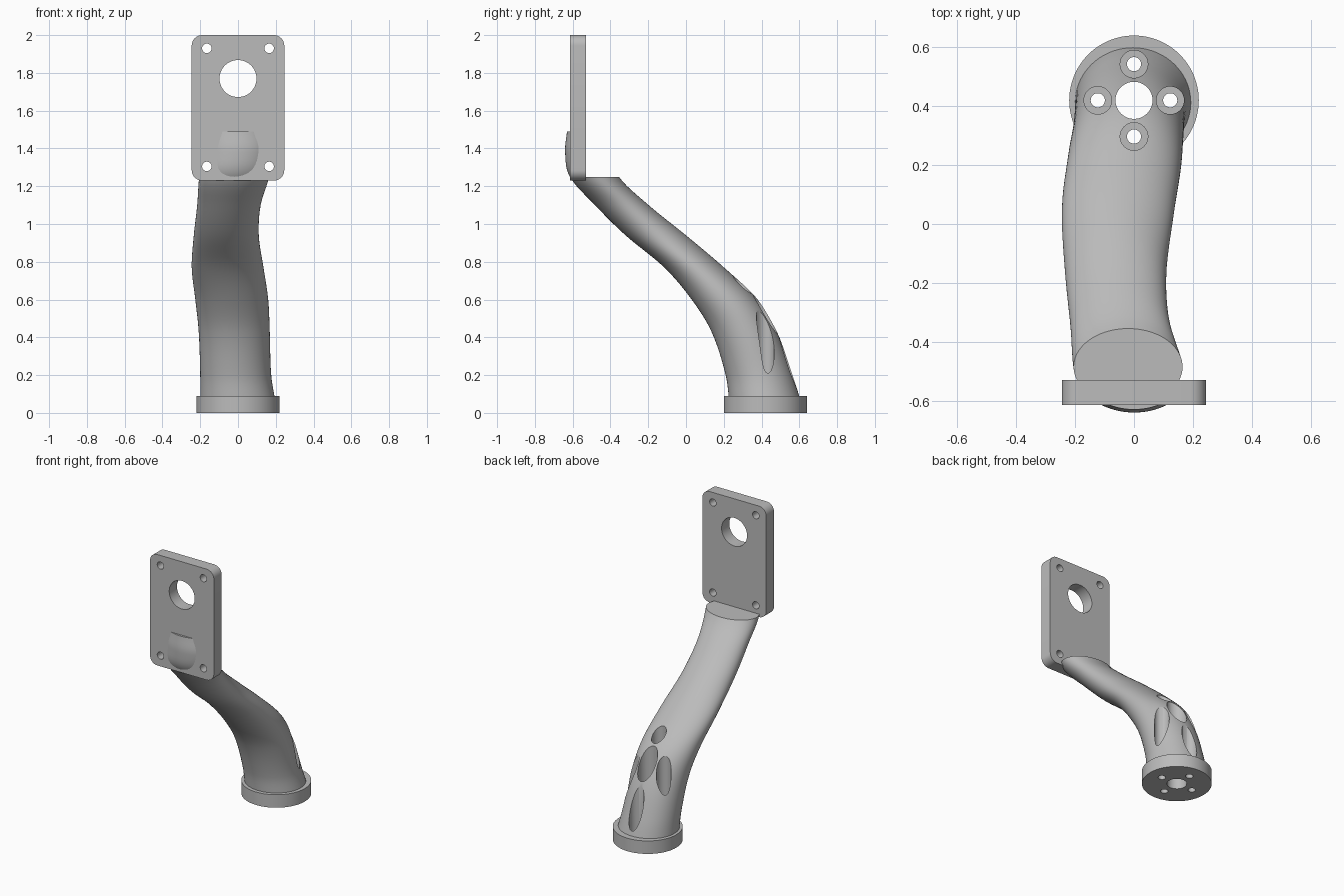
import bpy, bmesh
from math import pi, cos, sin, radians
from mathutils import Vector, Matrix

cube = bpy.data.objects.get("Cube")
if cube:
    bpy.data.objects.remove(cube)

grey = bpy.data.materials.new("light_grey")
grey.use_nodes = True
COLOR = (0.5, 0.5, 0.5, 1)
grey.diffuse_color = COLOR
grey.node_tree.nodes["Principled BSDF"].inputs["Base Color"].default_value = COLOR


def loft(name, rings):
    """Skin a list of closed rings and cap both ends."""
    bm = bmesh.new()
    loops = [[bm.verts.new(p) for p in ring] for ring in rings]
    n = len(loops[0])
    for a, b in zip(loops, loops[1:]):
        for i in range(n):
            j = (i + 1) % n
            bm.faces.new((a[i], a[j], b[j], b[i]))
    bm.faces.new(loops[0])
    bm.faces.new(loops[-1])
    bmesh.ops.recalc_face_normals(bm, faces=bm.faces)
    mesh = bpy.data.meshes.new(name)
    bm.to_mesh(mesh)
    bm.free()
    mesh.materials.append(grey)
    obj = bpy.data.objects.new(name, mesh)
    bpy.context.collection.objects.link(obj)
    return obj


def ellipse(cx, cy, z, rx, ry, n=72):
    return [Vector((cx + rx * cos(2 * pi * i / n), cy + ry * sin(2 * pi * i / n), z))
            for i in range(n)]


def cylinder(name, x, y, r, z0, z1, n=48):
    return loft(name, [ellipse(x, y, z, r, r, n) for z in (z0, z1)])


def box(name, lo, hi):
    (x0, y0, z0), (x1, y1, z1) = lo, hi
    return loft(name, [[(x0, y0, z), (x1, y0, z), (x1, y1, z), (x0, y1, z)] for z in (z0, z1)])


def combine(obj, tool, operation):
    """Apply a boolean and discard the tool."""
    tool.hide_render = True
    mod = obj.modifiers.new("cut", 'BOOLEAN')
    mod.object, mod.operation, mod.solver = tool, operation, 'EXACT'
    bpy.context.view_layer.objects.active = obj
    bpy.ops.object.modifier_apply(modifier=mod.name)
    bpy.data.objects.remove(tool)


def smooth(obj):
    bpy.ops.object.select_all(action='DESELECT')
    obj.select_set(True)
    bpy.context.view_layer.objects.active = obj
    bpy.ops.object.shade_smooth_by_angle(angle=radians(30))


def catmull(p0, p1, p2, p3, t):
    """Interpolate stations with tangents scaled for uneven heights."""
    h = p2[0] - p1[0]
    out = []
    for a, b, c, d in zip(p0, p1, p2, p3):
        m1 = (c - a) / (p2[0] - p0[0]) * h
        m2 = (d - b) / (p3[0] - p1[0]) * h
        out.append((2*t**3 - 3*t*t + 1) * b + (t**3 - 2*t*t + t) * m1
                   + (3*t*t - 2*t**3) * c + (t**3 - t*t) * m2)
    return out


# Curved arm: height, centre x, centre y, half width, half depth
stations = [
    (.05, 0, .42, .2, .19),
    (.2, -.012, .388, .188, .178),
    (.43, -.02, .308, .188, .173),
    (.6, -.033, .205, .193, .175),
    (.77, -.055, .043, .19, .158),
    (.94, -.062, -.16, .172, .16),
    (1.1, -.048, -.34, .168, .142),
    (1.25, -.02, -.485, .185, .13),
    (1.38, 0, -.517, .18, .123),
    (1.49, 0, -.51, .17, .12),
]
rings = []
STEPS = 6
last = len(stations) - 1
for i in range(last):
    quad = [stations[min(max(k, 0), last)] for k in range(i - 1, i + 3)]
    for s in range(STEPS + (i == last - 1)):
        z, cx, cy, rx, ry = catmull(*quad, s / STEPS)
        rings.append(ellipse(cx, cy, z, rx, ry))
arm = loft("curved_arm", rings)

# Trim the arm flat behind the plate, leaving the bulge on the front
combine(arm, box("trim", (-.5, -.6, 1.25), (.5, .2, 1.7)), 'DIFFERENCE')

# Round base flange
BASE_Y = .42
combine(arm, cylinder("flange", 0, BASE_Y, .22, 0, .09, 96), 'UNION')

# Vertical centre bore and four counterbored bolt holes
combine(arm, cylinder("bore", 0, BASE_Y, .063, -.1, 1), 'DIFFERENCE')
for k in range(4):
    x, y = .123 * cos(k * pi / 2), BASE_Y + .123 * sin(k * pi / 2)
    combine(arm, cylinder("counterbore", x, y, .047, .06, 1), 'DIFFERENCE')
    combine(arm, cylinder("bolt_hole", x, y, .024, -.1, .2), 'DIFFERENCE')
smooth(arm)

# Mounting plate with rounded corners, drawn flat and then stood up
HALF_W, HALF_H, CORNER, Z_MID = .245, .385, .055, 1.615
outline = []
for k, (sx, sy) in enumerate([(1, 1), (-1, 1), (-1, -1), (1, -1)]):
    for s in range(9):
        a = (k + s / 8) * pi / 2
        outline.append((sx * (HALF_W - CORNER) + CORNER * cos(a),
                        sy * (HALF_H - CORNER) + CORNER * sin(a)))
plate = loft("mounting_plate", [[(x, y, z) for x, y in outline] for z in (.53, .615)])
holes = [(0, .155, .098)] + [(sx * .165, y, .025) for sx in (-1, 1) for y in (-.31, .315)]
for x, y, r in holes:
    combine(plate, cylinder("plate_hole", x, y, r, .4, .8), 'DIFFERENCE')
plate.data.transform(Matrix.Translation((0, 0, Z_MID)) @ Matrix.Rotation(pi / 2, 4, 'X'))
smooth(plate)
